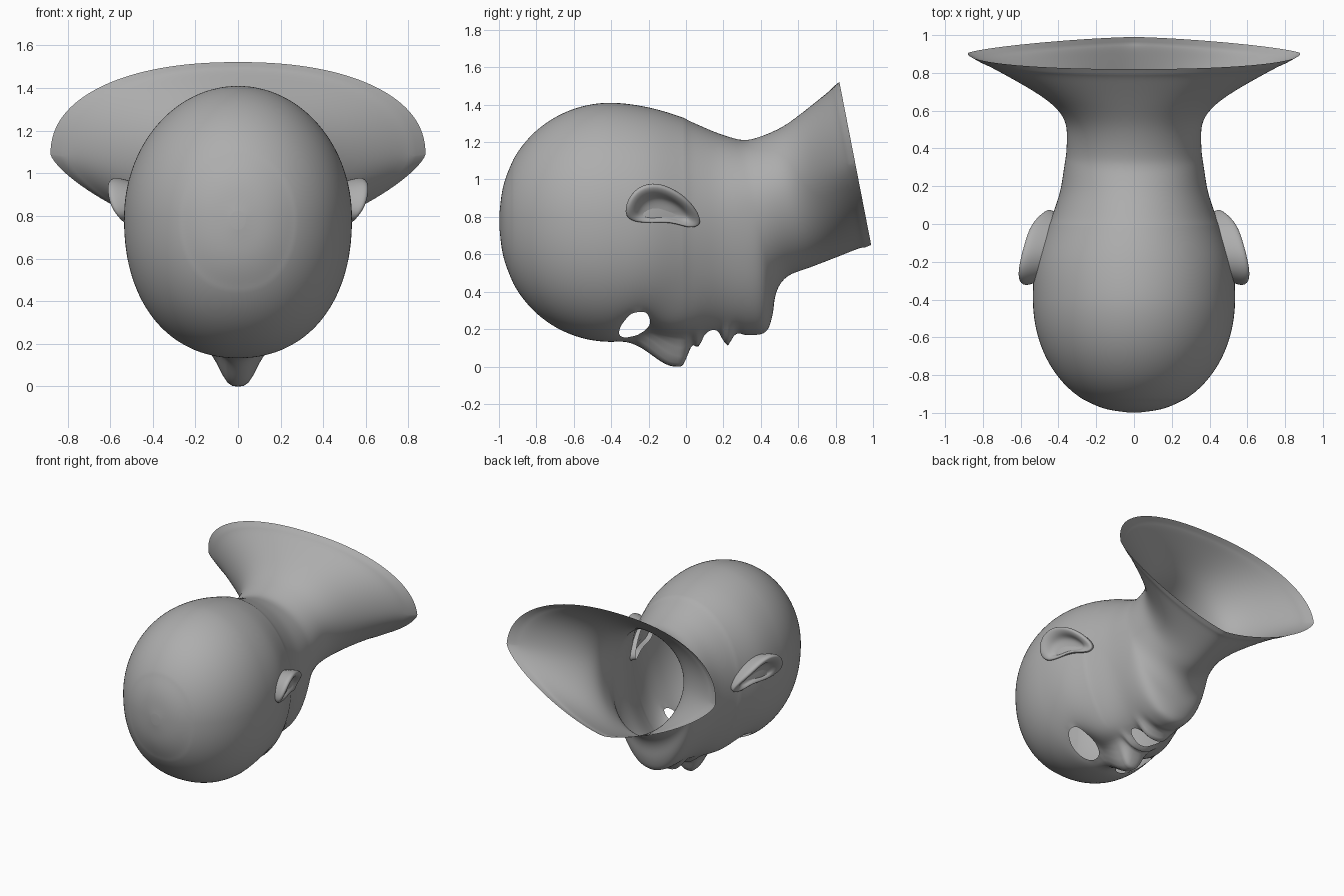
import bpy, bmesh, math
from math import sin, cos, pi, exp

if "Cube" in bpy.data.objects:
    bpy.data.objects.remove(bpy.data.objects["Cube"])

RINGS, SEGS = 200, 128
grey = bpy.data.materials.new("mid_grey")
grey.diffuse_color = (.42, .42, .42, 1)
grey.use_nodes = True
grey.node_tree.nodes["Principled BSDF"].inputs["Base Color"].default_value = grey.diffuse_color

# Crown is a rounded dome; each row is y_top, z_top, y_bottom, z_bottom, half width
rows = []
for k in range(7):
    a = .02 + (pi / 2 - .02) * k / 6
    y, s = -.4 - .6 * cos(a), sin(a) ** .92
    rows.append((y, .78 + .63 * s, y, .78 - .648 * s, .535 * s))
# Face, chin, neck and shoulder flare
rows += [
    (-.20, 1.385, -.20, .15, .52),
    (.00, 1.325, .02, .145, .45),
    (.15, 1.26, .20, .165, .395),
    (.22, 1.235, .33, .167, .38),
    (.27, 1.22, .425, .185, .37),
    (.29, 1.217, .465, .28, .365),
    (.31, 1.215, .48, .40, .362),
    (.35, 1.216, .53, .475, .36),
    (.50, 1.275, .64, .515, .37),
    (.62, 1.36, .76, .56, .49),
    (.82, 1.522, .99, .65, .88),
]


def clamp(v):
    return max(0, min(1, v))


def smooth(lo, hi, v):
    u = clamp((v - lo) / (hi - lo))
    return u * u * (3 - 2 * u)


def spline_rows(pts, n):
    """Resample rows evenly by arc length along a smooth curve."""
    t = [0]
    for a, b in zip(pts, pts[1:]):
        t.append(t[-1] + math.dist(a, b))
    last = len(pts) - 1

    def slope(i):
        lo, hi = max(i - 1, 0), min(i + 1, last)
        return [(q - p) / (t[hi] - t[lo]) for p, q in zip(pts[lo], pts[hi])]
    for k in range(n):
        s = t[-1] * k / (n - 1)
        i = max(j for j in range(last) if t[j] <= s)
        h = t[i + 1] - t[i]
        u = (s - t[i]) / h
        yield [(2*u**3 - 3*u*u + 1) * a + (u**3 - 2*u*u + u) * h * c
               + (3*u*u - 2*u**3) * b + (u**3 - u*u) * h * d
               for a, b, c, d in zip(pts[i], pts[i + 1], slope(i), slope(i + 1))]


def bump(x, y, cx, cy, rx, ry, power=2):
    return exp(-((y - cy) / ry) ** 2 - (abs(abs(x) - cx) / rx) ** power)


def face_relief(x, y):
    """Height offset (z) of the features on the downward-facing face."""
    nose = .146 * smooth(-.38, -.06, y) ** 1.2 * (1 - smooth(-.03, .055, y))
    width = .055 + .042 * smooth(-.4, -.05, y)
    d = -nose * exp(-(abs(x) / width) ** 3.2)
    d -= .045 * bump(x, y, 0, .06, .13, .022, 4)    # upper lip
    d -= .055 * bump(x, y, 0, .222, .13, .024, 4)   # lower lip
    d += .045 * bump(x, y, .21, -.25, .12, .09)     # eye sockets
    d -= .02 * bump(x, y, .27, -.03, .10, .12)      # cheeks
    d += .012 * bump(x, y, 0, .28, .15, .03)        # chin crease
    return d


def finish(bm, name):
    bmesh.ops.recalc_face_normals(bm, faces=bm.faces)
    for f in bm.faces:
        f.smooth = True
    mesh = bpy.data.meshes.new(name)
    bm.to_mesh(mesh)
    bm.free()
    mesh.materials.append(grey)
    obj = bpy.data.objects.new(name, mesh)
    bpy.context.collection.objects.link(obj)
    return obj


def loft(bm, rings, cap):
    loops = [[bm.verts.new(p) for p in r] for r in rings]
    for a, b in zip(loops, loops[1:]):
        n = len(a)
        for i in range(n):
            bm.faces.new((a[i], a[(i+1) % n], b[(i+1) % n], b[i]))
    bm.faces.new(loops[cap])


# Head, neck and shoulder flare as one open shell
rings = []
for yt, zt, yb, zb, w in spline_rows(rows, RINGS):
    flare = clamp((yt - .4) / .42) ** 1.2
    zc = .79 + .30 * smooth(.0, .95, yt) / smooth(.0, .95, .82)  # widest height
    p_top = 1 - .1 * flare
    p_low = .91 + .13 * smooth(-.3, .25, yt) + .40 * flare
    ring = []
    for i in range(SEGS):
        s, c = sin(2 * pi * i / SEGS), cos(2 * pi * i / SEGS)
        p = p_top if c > 0 else p_low
        x = math.copysign(w * abs(s) ** p, s)
        z = zc + (zt - zc if c > 0 else zb - zc) * abs(c) ** p
        y = yt + (yb - yt) * (zt - z) / max(zt - zb, .001)
        if z < .5 and y < .45:
            z += face_relief(x, y) * clamp((.5 - z) / .12)
        ring.append((x, y, z))
    rings.append(ring)
bm = bmesh.new()
loft(bm, rings, 0)

# Relax the neck, jaw sides and crown, leaving the face and rim alone
for i in range(40):
    soft = [v for v in bm.verts if v.co.y < -.93 or
            (v.co.y > 0 and v.co.z > .22 + .008 * i and v.co.y + .195 * v.co.z < 1.08)]
    bmesh.ops.smooth_vert(bm, verts=soft, factor=.5,
                          use_axis_x=True, use_axis_y=True, use_axis_z=True)


# Eye and mouth openings with their edges drawn onto clean ellipses
def cut_opening(cx, cy, rx, ry, tilt):
    def radius(co):
        dx, dy = co.x - cx, co.y - cy
        return math.hypot((dx*cos(tilt) + dy*sin(tilt)) / rx,
                          (dy*cos(tilt) - dx*sin(tilt)) / ry)
    gone = set()
    for f in bm.faces:
        m = f.calc_center_median()
        if m.z < .5 and radius(m) < 1:
            gone.add(f)
    rim = {v for f in gone for v in f.verts if any(g not in gone for g in v.link_faces)}
    bmesh.ops.delete(bm, geom=list(gone), context='FACES')
    for v in rim:
        r = radius(v.co)
        v.co.x, v.co.y = cx + (v.co.x - cx) / r, cy + (v.co.y - cy) / r
    for _ in range(4):
        near = {v: [e.other_vert(v).co.copy() for e in v.link_edges if e.is_boundary]
                for v in rim}
        for v, around in near.items():
            if around:
                v.co = v.co * .5 + sum(around[1:], around[0]) / len(around) * .5


for side in (1, -1):
    cut_opening(side * .225, -.275, .135, .083, side * .2)
cut_opening(0, .137, .135, .055, 0)
finish(bm, "head_shell")

# Ears: outline in (y, z), lofted from the skull to the rim and into the bowl
OUTLINE = [(-.335, .84), (-.285, .95), (-.18, .99), (-.08, .96), (.01, .90),
           (.07, .82), (.085, .755), (.02, .735), (-.08, .775), (-.19, .765),
           (-.31, .775)]
# scale of the outline, height above the skull
EAR_RINGS = [(.82, -.04), (1, .05), (1, .085), (.9, .098), (.74, .085),
             (.6, .06), (.48, .02), (.12, .005)]


def ear(name, side):
    bm = bmesh.new()
    rings = []
    for scale, off in EAR_RINGS:
        ring = []
        for y, z in OUTLINE:
            cy, cz = -.13 + .25 * (y + .13), .825
            py, pz = cy + (y - cy) * scale, cz + (z - cz) * scale
            skull = .525 - .45 * max(0, py + .3) ** 1.5
            k = max(.25, clamp((z - .745) / .12)) if off > 0 else 1
            ring.append((side * (skull + off * k), py, pz))
        rings.append(ring)
    loft(bm, rings, -1)
    sub = finish(bm, name).modifiers.new("smooth", 'SUBSURF')
    sub.levels = sub.render_levels = 2


ear("ear_right", 1)
ear("ear_left", -1)
